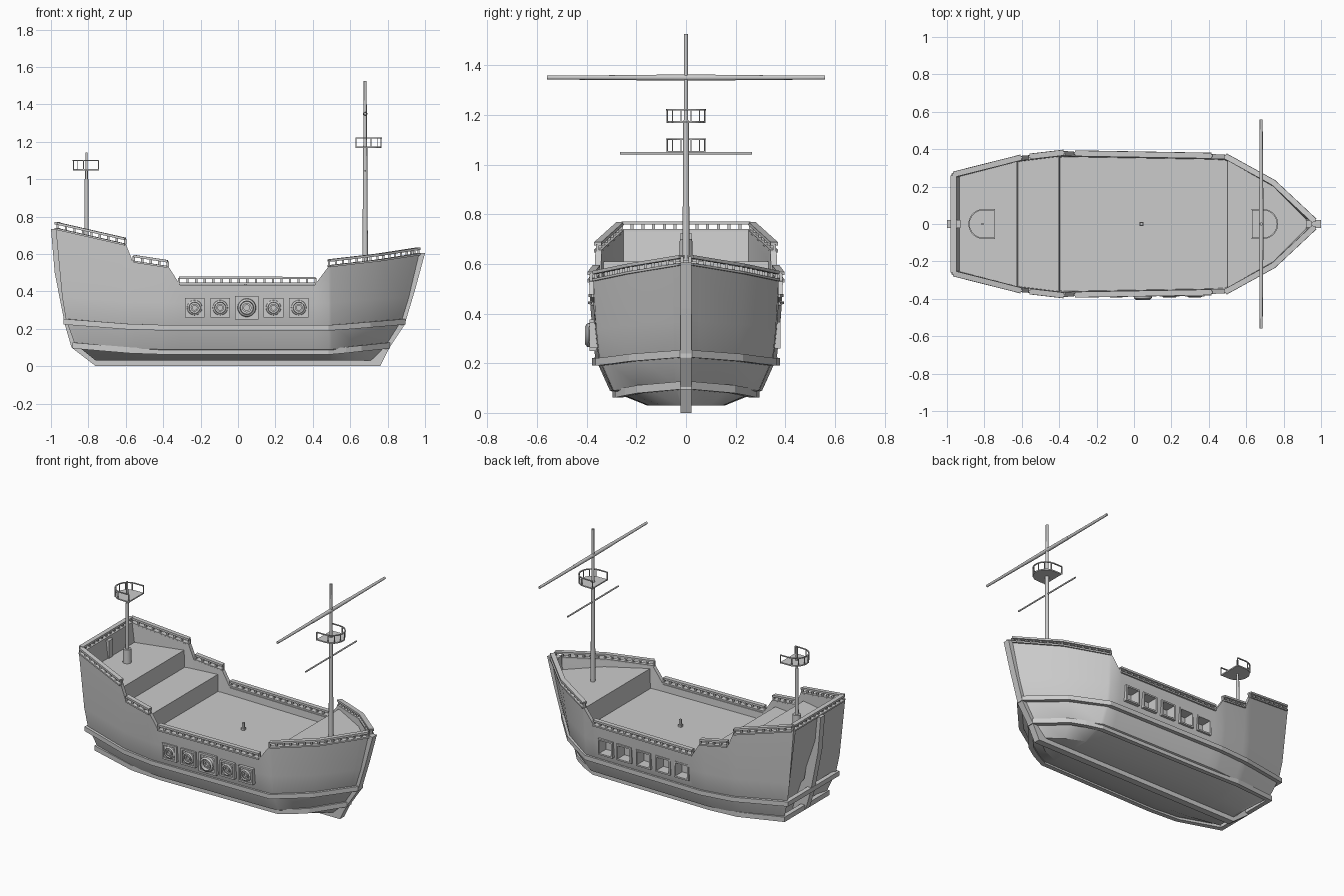
import bpy, bmesh, math
from mathutils import Vector, Matrix

if "Cube" in bpy.data.objects:
    bpy.data.objects.remove(bpy.data.objects["Cube"])

def lerp(t, x):
    if x <= t[0][0]: return t[0][1]
    for (a, p), (b, q) in zip(t, t[1:]):
        if x <= b: return p + (q - p) * (x - a) / (b - a)
    return t[-1][1]

def finish(name, bm, smooth=None):
    bmesh.ops.recalc_face_normals(bm, faces=bm.faces)
    me = bpy.data.meshes.new(name)
    bm.to_mesh(me); bm.free()
    ob = bpy.data.objects.new(name, me)
    bpy.context.collection.objects.link(ob)
    if smooth:
        bpy.ops.object.select_all(action='DESELECT')
        ob.select_set(True)
        bpy.context.view_layer.objects.active = ob
        bpy.ops.object.shade_smooth_by_angle(angle=math.radians(smooth))
    return ob

def box(bm, c, s):
    bmesh.ops.create_cube(bm, size=1, matrix=Matrix.Translation(c) @ Matrix.Diagonal((*s, 1)))

def rod(bm, a, b, r1, r2, n=12):
    a, b = Vector(a), Vector(b)
    m = Matrix.Translation((a + b) / 2) @ (b - a).to_track_quat('Z', 'Y').to_matrix().to_4x4()
    bmesh.ops.create_cone(bm, cap_ends=True, segments=n, radius1=r1, radius2=r2, depth=(b - a).length, matrix=m)

def loft(bm, rings, closed=False):
    rows = [[bm.verts.new(p) for p in r] for r in rings]
    n = len(rows[0])
    for a, b in zip(rows, rows[1:] + rows[:1] if closed else rows[1:]):
        for j in range(n):
            bm.faces.new((a[j], a[(j + 1) % n], b[(j + 1) % n], b[j]))
    if not closed:
        bm.faces.new(rows[0]); bm.faces.new(rows[-1])

def sweep(bm, pts, w, h, closed=False):
    """Upright rectangular bar following a path, with mitred corners."""
    pts = [Vector(p) for p in pts]
    rings, n = [], len(pts)
    for i, p in enumerate(pts):
        a = pts[i - 1] if closed or i else None
        b = pts[(i + 1) % n] if closed or i < n - 1 else None
        ds = [Vector((d.x, d.y, 0)).normalized() for d in
              ([p - a] if a else []) + ([b - p] if b else [])]
        t = sum(ds, Vector()).normalized()
        s = t.cross(Vector((0, 0, 1))) * (w / 2 / max(t.dot(ds[0]), .6))
        z = Vector((0, 0, h / 2))
        rings.append([p - s - z, p + s - z, p + s + z, p - s + z])
    loft(bm, rings, closed)

# Hull shape: plan width, section fullness, and rake of both ends
PLAN = [(-.975, .27), (-.6, .365), (-.37, .393), (.48, .378), (.75, .23), (.975, .015)]
FULL = [(.03, .4), (.09, .78), (.22, .93), (.4, .98), (.6, 1)]
BOW = [(.03, .73), (.1, .79), (.22, .875), (.4, .93), (.6, .975)]
STERN = [(.03, .76), (.1, .865), (.22, .915), (.4, .945), (.74, .975)]
sheer = lambda x: .03 * max(0, abs(x) - .5) / .475

def hull_pt(x, z, off=0):
    xe = x
    if abs(x) > .5:
        e = lerp(BOW if x > 0 else STERN, z)
        xe = math.copysign(.5 + (abs(x) - .5) * (e - .5) / .475, x)
    return Vector((xe, max(.004, lerp(PLAN, x) * lerp(FULL, z) + off), z))

flip = lambda p: Vector((p[0], -p[1], p[2]))

# Hull with bulwarks and stepped decks: (x, bulwark top, deck height)
STATIONS = [(-.975, .735, .735), (-.95, .73, .73), (-.945, .728, .61), (-.63, .655, .61),
            (-.626, .654, .5), (-.6, .65, .5), (-.565, .56, .5), (-.4, .535, .5),
            (-.396, .535, .39), (-.37, .53, .39), (-.31, .435, .39), (.41, .435, .39),
            (.485, .535, .39), (.496, .536, .39), (.5, .537, .52), (.75, .565, .52),
            (.935, .595, .52), (.94, .596, .596), (.975, .6, .6)]
TOP = [(s[0], s[1]) for s in STATIONS]
bm = bmesh.new()
rings = []
for x, top, deck in STATIONS:
    half = [hull_pt(x, z + (sheer(x) if z > .05 else 0)) for z in (.03, .09, .22, .34)]
    half += [hull_pt(x, top), hull_pt(x, top, -.025), hull_pt(x, deck, -.025)]
    rings.append(half + [flip(p) for p in reversed(half)])
loft(bm, rings)
bmesh.ops.remove_doubles(bm, verts=bm.verts, dist=1e-5)
hull = finish("hull", bm, 30)

# Keel with stem and stern posts
bm = bmesh.new()
prof = [(-1, .735), (-.98, .5), (-.925, .22), (-.89, .1), (-.76, 0), (.76, 0), (.81, .1), (.89, .22),
        (.95, .42), (1, .605), (.95, .605), (.88, .4), (.7, .06), (-.7, .06), (-.88, .3), (-.955, .735)]
loft(bm, [[(x, s, z) for x, z in prof] for s in (-.022, .022)])
finish("keel", bm)

# Wales: two belts around the hull
bm = bmesh.new()
for z, h in ((.205, .03), (.078, .032)):
    side = [hull_pt(x, z + sheer(x) * 1.1, .004) for x in (-.975, -.6, -.37, .05, .48, .62, .75, .975)]
    sweep(bm, side + [flip(p) for p in reversed(side)], .03, h, True)
finish("wales", bm)

# Railings: cap strip, posts and handrail
bm = bmesh.new()
def railing(pts, lift=.03):
    sweep(bm, pts, .032, .01)
    sweep(bm, [p + Vector((0, 0, lift)) for p in pts], .03, .013)
    for a, b in zip(pts, pts[1:]):
        n = max(1, round((b - a).length / .045))
        for i in range(n + 1):
            box(bm, a.lerp(b, i / n) + Vector((0, 0, lift / 2)), (.012, .012, lift))
for xs in ((-.965, -.605), (-.56, -.375), (-.315, .415), (.487, .75, .965)):
    for f in (lambda p: p, flip):
        railing([f(hull_pt(x, lerp(TOP, x), -.008)) for x in xs])
railing([Vector((-.965, y, .735)) for y in (-.26, .26)])
finish("railings", bm)

# Masts and yards
bm = bmesh.new()
rod(bm, (.68, 0, .51), (.68, 0, 1.18), .015, .011)
rod(bm, (.68, 0, 1.18), (.68, 0, 1.525), .009, .008)
for s in (-1, 1):
    rod(bm, (.68, 0, 1.35), (.68, s * .2, 1.35), .012, .011)
    rod(bm, (.68, s * .2, 1.35), (.68, s * .56, 1.35), .01, .008)
rod(bm, (.68, -.265, 1.045), (.68, .265, 1.045), .005, .005)
finish("fore_mast", bm, 40)
bm = bmesh.new()
rod(bm, (-.81, 0, .6), (-.81, 0, .7), .027, .025)
rod(bm, (-.81, 0, .68), (-.81, 0, 1.0), .012, .01)
rod(bm, (-.81, 0, 1.0), (-.81, 0, 1.142), .007, .006)
finish("stern_mast", bm, 40)

# Crow's nests: D-shaped floor with a railed round side
def nest(name, x, z, d):
    bm = bmesh.new()
    path = [(x - d * .05, -.077)]
    path += [(x + d * (.01 + .077 * math.cos(a)), .077 * math.sin(a))
             for a in (math.pi * (i / 12 - .5) for i in range(13))]
    path += [(x - d * .05, .077)]
    loft(bm, [[(px, py, z + dz) for px, py in path] for dz in (0, .008)])
    sweep(bm, [(px, py, z + .054) for px, py in path], .007, .006)
    for px, py in path[::2] + path[-1:]:
        box(bm, (px, py, z + .028), (.005, .005, .055))
    finish(name, bm)
nest("fore_crows_nest", .68, 1.167, 1)
nest("stern_crows_nest", -.795, 1.047, -1)

# Deck fittings
bm = bmesh.new()
box(bm, (-.938, 0, .665), (.02, .045, .12))
box(bm, (.935, 0, .565), (.03, .04, .1))
box(bm, (.04, 0, .395), (.022, .022, .02))
box(bm, (.04, 0, .418), (.014, .014, .04))
finish("deck_fittings", bm)

# Gun ports: framed round guns on the front, open square ports on the back
PORT_X = (-.232, -.095, .047, .19, .325)
guns, cut, frames = bmesh.new(), bmesh.new(), bmesh.new()
for i, x in enumerate(PORT_X):
    k = 1.2 if i == 2 else 1
    z, r = .313, .052 * k
    for s in (-1, 1):
        box(guns, (x + s * r * .9, -.372, z), (r * .22, .032, r * 2))
        box(guns, (x, -.372, z + s * r * .9), (r * 2, .032, r * .22))
    box(guns, (x, -.366, z), (r * 1.8, .03, r * 1.8))
    circ = [math.tau * j / 20 for j in range(20)]
    sect = [(r * .82, -.37), (r * .76, -.388 - .01 * (k > 1)), (r * .58, -.394 - .012 * (k > 1)), (r * .52, -.37)]
    loft(guns, [[(x + q * math.cos(a), y, z + q * math.sin(a)) for q, y in sect] for a in circ], True)
    muzzle = [(r * .4, -.36), (r * .4, -.393), (r * .24, -.393), (r * .24, -.37)]
    loft(guns, [[(x + q * math.cos(a), y, z + q * math.sin(a)) for q, y in muzzle] for a in circ], True)
    box(cut, (x, .37, z), (.086, .12, .086))
    box(frames, (x, .368, z), (.106, .026, .106))
finish("gun_ports", guns, 30)
cutter = finish("port_cutter", cut)
cutter.hide_render = True
cutter.hide_set(True)
for ob in (hull, finish("open_port_frames", frames)):
    m = ob.modifiers.new("ports", 'BOOLEAN')
    m.object, m.solver = cutter, 'EXACT'
    ob.modifiers.move(len(ob.modifiers) - 1, 0)
